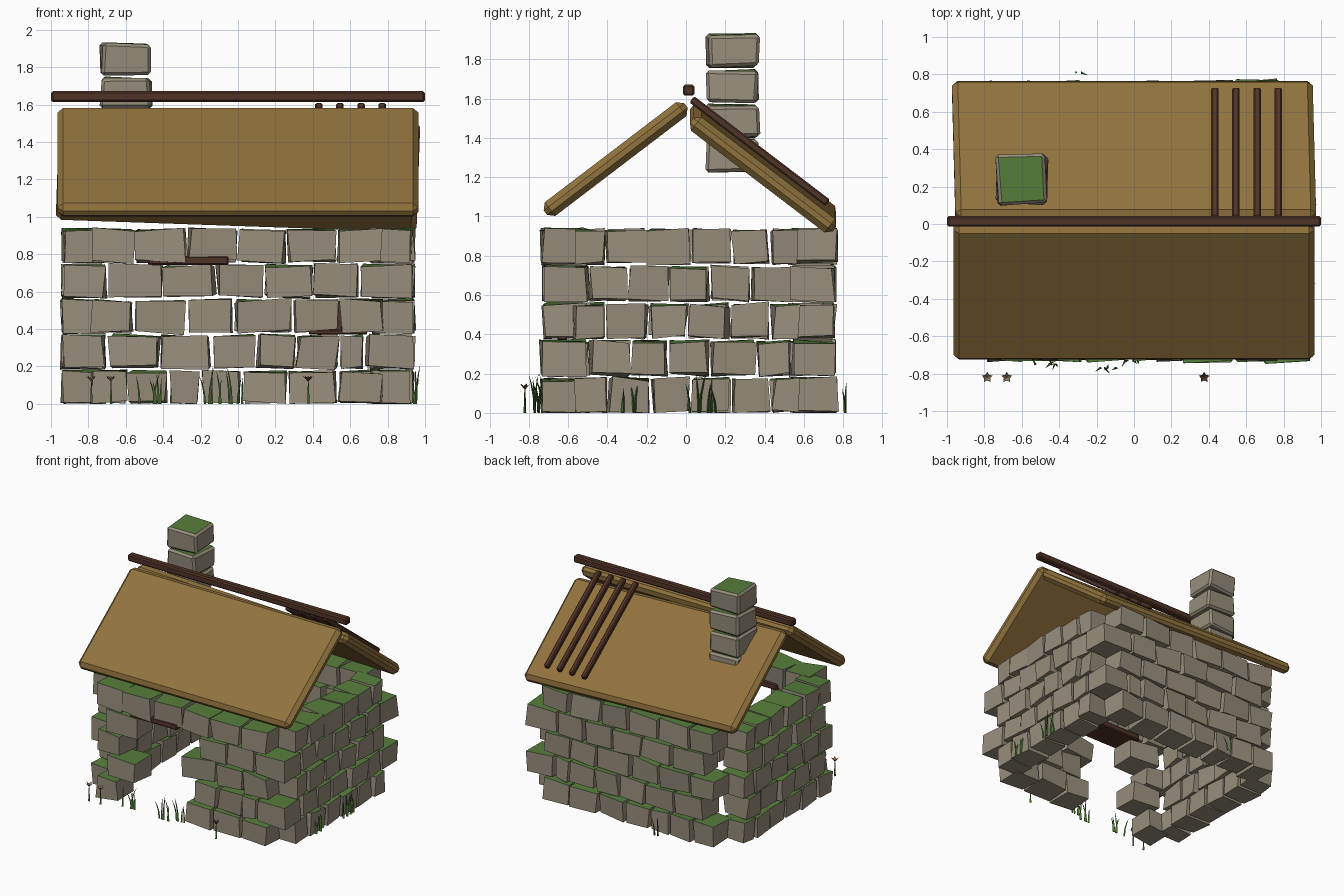
import bpy, bmesh, math, random
from mathutils import Vector, Matrix

random.seed(4)
if "Cube" in bpy.data.objects:
    bpy.data.objects.remove(bpy.data.objects["Cube"], do_unlink=True)


def material(name, r, g, b):
    m = bpy.data.materials.new(name)
    m.use_nodes = True
    m.diffuse_color = (r, g, b, 1)
    m.node_tree.nodes["Principled BSDF"].inputs["Base Color"].default_value = (r, g, b, 1)
    return m


STONE = material("grey stone", .31, .27, .2)
MOSS = material("moss green", .095, .21, .045)
THATCH = material("tan roof", .285, .17, .047)
WOOD = material("dark wood", .08, .033, .02)
GRASS = material("grass green", .07, .17, .035)
PETAL = material("dry petal", .25, .17, .1)


def finish(name, bm, *mats):
    mesh = bpy.data.meshes.new(name)
    bmesh.ops.recalc_face_normals(bm, faces=bm.faces)
    bm.to_mesh(mesh)
    bm.free()
    for m in mats:
        mesh.materials.append(m)
    ob = bpy.data.objects.new(name, mesh)
    bpy.context.collection.objects.link(ob)


def add_box(bm, centre, size, rot=Matrix(), bevel=0, wobble=0):
    """A box, optionally chamfered and roughened, added to bm."""
    part = bmesh.new()
    bmesh.ops.create_cube(part, size=1)
    for v in part.verts:
        v.co = Vector(a * b for a, b in zip(v.co, size))
        v.co += Vector(random.uniform(-wobble, wobble) for _ in "xyz")
    if bevel:
        bmesh.ops.bevel(part, geom=part.edges[:], offset=bevel, segments=1, affect='EDGES')
    part.transform(Matrix.Translation(centre) @ rot)
    tmp = bpy.data.meshes.new("tmp")
    part.to_mesh(tmp)
    part.free()
    bm.from_mesh(tmp)
    bpy.data.meshes.remove(tmp)


def beam(name, centre, size, mat, rot=Matrix(), bevel=.008):
    bm = bmesh.new()
    add_box(bm, centre, size, rot, bevel)
    finish(name, bm, mat)


def turn(deg, axis):
    return Matrix.Rotation(math.radians(deg), 4, axis)


def moss_tops(bm):
    bm.normal_update()
    for f in bm.faces:
        f.material_index = 1 if f.normal.z > .85 else 0


# Stone walls: joint positions for each course, bottom to top
LONG = [(-.59, -.37, -.2, .02, .27, .53),
        (-.42, -.14, .1, .31, .54, .68),
        (-.56, -.28, -.02, .29, .54),
        (-.4, -.12, .14, .4, .65),
        (-.55, -.27, 0, .26, .53)]
SHORT = [(-.4, -.18, .02, .23, .43),
         (-.28, -.09, .12, .36),
         (-.41, -.19, .01, .22, .43),
         (-.3, -.08, .12, .33),
         (-.41, -.2, .03, .23, .43)]
# Ends of the even and odd courses; the corners are left ragged
LONG_ENDS = [(-.79, .78), (-.69, .94)]
SHORT_ENDS = [(-.58, .58), (-.5, .54)]
X_END, Y_MIN, Y_MAX, DEPTH, COURSE = .935, -.725, .755, .215, .189


def wall(name, joints, ends, along_x, offset, door=False):
    bm = bmesh.new()
    for row, cuts in enumerate(joints):
        start, stop = ends[row % 2]
        edges = [start, *cuts, stop]
        for s, e in zip(edges, edges[1:]):
            mid = (s + e) / 2
            if door and row < 4 and -.5 < mid < .03:
                continue
            z = row * COURSE + .09
            push = offset + random.uniform(-.01, .01)
            size = Vector((e - s - .022, DEPTH, .168))
            rot = turn(random.uniform(-3, 3), 'Y') @ turn(random.uniform(-4, 4), 'Z')
            centre = (mid, push, z)
            if not along_x:
                rot = turn(90, 'Z') @ rot
                centre = (push, mid, z)
            add_box(bm, centre, size, rot, wobble=.011)
    for v in bm.verts:
        v.co.z = max(v.co.z, 0)
    moss_tops(bm)
    finish(name, bm, STONE, MOSS)


wall("front_wall", LONG, LONG_ENDS, True, Y_MIN + DEPTH / 2, door=True)
wall("back_wall", LONG, LONG_ENDS, True, Y_MAX - DEPTH / 2)
wall("left_wall", SHORT, SHORT_ENDS, False, X_END - DEPTH / 2)
wall("right_wall", SHORT, SHORT_ENDS, False, DEPTH / 2 - X_END)

# Chimney: stacked chamfered blocks
bm = bmesh.new()
for i, z in enumerate((1.315, 1.485, 1.66, 1.845)):
    add_box(bm, (-.598, .238, z), (.265, .26, .168), turn((i % 2) * 4 - 2, 'Z'), .016, .009)
moss_tops(bm)
finish("chimney", bm, STONE, MOSS)

# Roof: two slabs, the back one sagging to one side
SLOPE = 37.3
beam("front_roof", (0, -.358, 1.292), (1.93, .9, .088), THATCH, turn(SLOPE, 'X'), .03)
beam("back_roof", (0, .392, 1.245), (1.93, .915, .088), THATCH,
     turn(2, 'Y') @ turn(-SLOPE, 'X'), .03)
beam("ridge_pole", (0, .014, 1.643), (2, .057, .057), WOOD, bevel=.01)
for i in range(4):
    beam(f"roof_batten_{i + 1}", (.432 + i * .113, .375, 1.333), (.04, .87, .04),
         WOOD, turn(-SLOPE, 'X'))

# Door lintel and window bars
beam("door_lintel", (-.265, -.615, .766), (.43, .225, .05), WOOD)
beam("window_sill", (.535, -.63, .383), (.31, .05, .025), WOOD, bevel=.005)
beam("window_bar", (.54, -.63, .47), (.035, .035, .16), WOOD, bevel=.005)


def add_blade(bm, base, height, lean, radius):
    """A bent three-sided blade tapering to a point."""
    rings = []
    for t in (0, .4, .75):
        mid = Vector(base) + Vector(lean) * t * t + Vector((0, 0, height * t))
        rings.append([bm.verts.new(mid + turn(120 * k, 'Z') @ Vector((radius * (1 - t * .7), 0, 0)))
                      for k in range(3)])
    tip = bm.verts.new(Vector(base) + Vector(lean) + Vector((0, 0, height)))
    for k in range(3):
        n = (k + 1) % 3
        for low, high in zip(rings, rings[1:]):
            bm.faces.new((low[k], low[n], high[n], high[k]))
        bm.faces.new((rings[-1][k], rings[-1][n], tip))


# Grass tufts around the walls
TUFTS = [(-.46, -.75, 6), (-.16, -.77, 5), (-.04, -.73, 4), (.94, -.3, 4),
         (.95, .09, 6), (-.26, .81, 2)]
bm = bmesh.new()
for x, y, count in TUFTS:
    for _ in range(count):
        base = (x + random.uniform(-.07, .07) * (abs(x) < .9),
                y + random.uniform(-.07, .07) * (abs(x) > .9), 0)
        lean = (random.uniform(-.04, .04), random.uniform(-.04, .04), 0)
        add_blade(bm, base, random.uniform(.12, .22), lean, .008)
finish("grass", bm, GRASS)

# Flowers: thin stems with five-pointed cups
for i, (x, mat) in enumerate([(-.785, PETAL), (-.68, PETAL), (.375, WOOD)]):
    bm = bmesh.new()
    add_blade(bm, (x, -.82, 0), .14, (0, 0, 0), .008)
    finish(f"flower_stem_{i + 1}", bm, GRASS)
    bm = bmesh.new()
    heart = bm.verts.new((x, -.82, .118))
    rim = []
    for k in range(10):
        r, z = (.03, .15) if k % 2 == 0 else (.017, .137)
        a = math.radians(36 * k + 90)
        rim.append(bm.verts.new((x + r * math.cos(a), -.82 + r * math.sin(a), z)))
    for k in range(10):
        bm.faces.new((heart, rim[k], rim[(k + 1) % 10]))
    finish(f"flower_head_{i + 1}", bm, mat)
